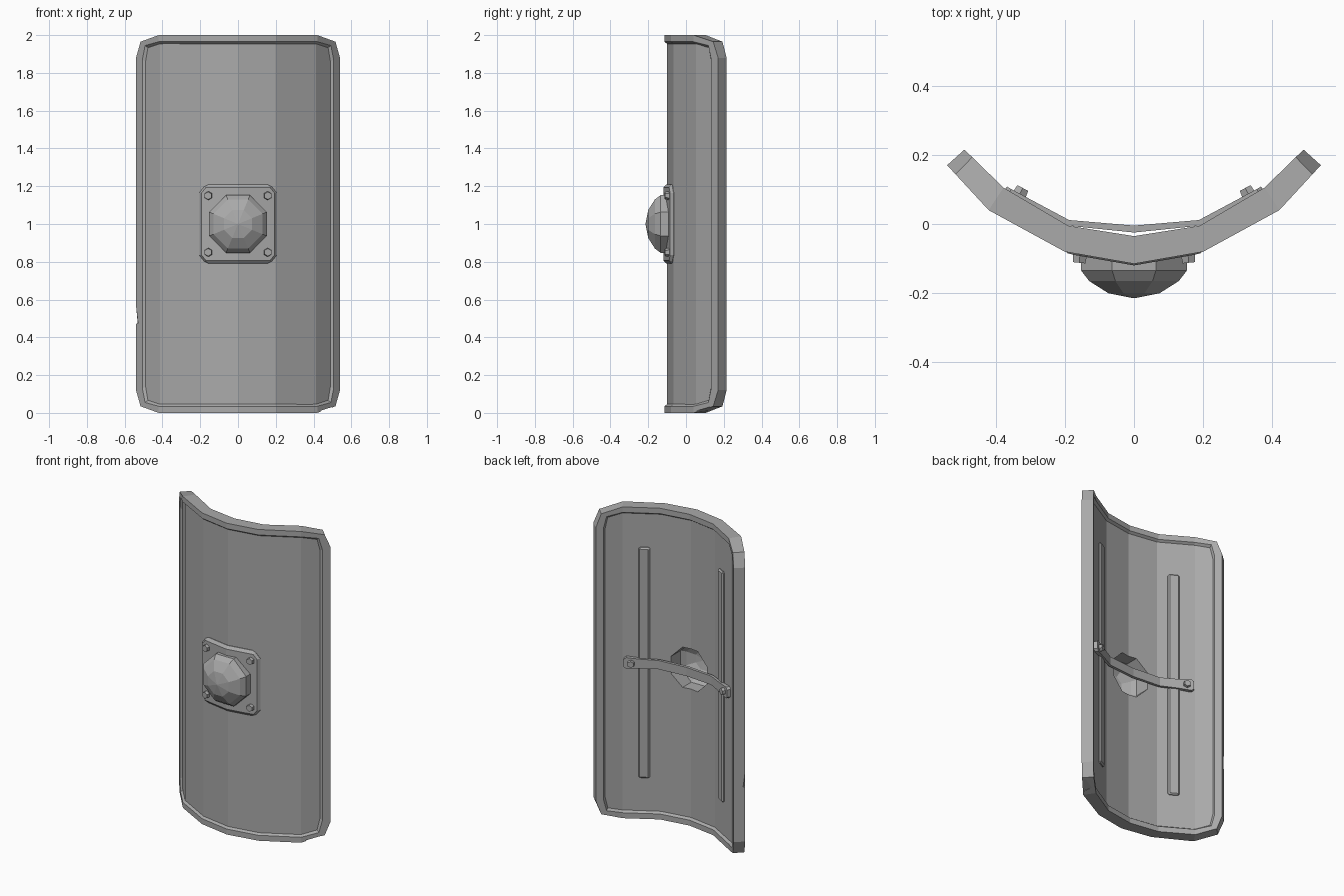
import bpy, bmesh, math
from mathutils import Vector

if "Cube" in bpy.data.objects:
    bpy.data.objects.remove(bpy.data.objects["Cube"])

steel = bpy.data.materials.new("grey steel")
steel.use_nodes = True
GREY = (0.4, 0.4, 0.4, 1)
steel.diffuse_color = GREY
steel.node_tree.nodes["Principled BSDF"].inputs["Base Color"].default_value = GREY

# Plan curve of the shield: fold points of its front and back skins
FRONT = [(0, -.115), (.2, -.08), (.42, .04), (.54, .17)]
BACK = [(0, -.035), (.19, -.005), (.377, .105), (.49, .215)]


def bend(t, z, d):
    """Point at fold position t (signed), height z, depth d (0 front, 1 back)."""
    i = min(int(abs(t)), 2)
    f = abs(t) - i
    skins = [Vector(s[i]).lerp(Vector(s[i + 1]), f) for s in (FRONT, BACK)]
    p = skins[0] + (skins[1] - skins[0]) * d
    return Vector((math.copysign(p.x, t), p.y, z))


def finish(name, bm, bevel=0):
    bmesh.ops.recalc_face_normals(bm, faces=bm.faces)
    me = bpy.data.meshes.new(name)
    bm.to_mesh(me)
    bm.free()
    ob = bpy.data.objects.new(name, me)
    bpy.context.collection.objects.link(ob)
    me.materials.append(steel)
    if bevel:
        m = ob.modifiers.new("bevel", "BEVEL")
        m.width, m.segments, m.angle_limit = bevel, 1, math.radians(40)
    return ob


def loft(name, loops, caps=True, wrap=False, bevel=0):
    """Bridge closed loops of points into a solid."""
    bm = bmesh.new()
    rings = [[bm.verts.new(p) for p in loop] for loop in loops]
    pairs = list(zip(rings, rings[1:])) + ([(rings[-1], rings[0])] if wrap else [])
    for a, b in pairs:
        n = len(a)
        for i in range(n):
            j = (i + 1) % n
            bm.faces.new((a[i], a[j], b[j], b[i]))
    if caps and not wrap:
        bm.faces.new(rings[0])
        bm.faces.new(rings[-1])
    return finish(name, bm, bevel)


def bent_bar(name, half, bevel=0, mirror=True):
    """Loft stations (t, half height, front depth, back depth) about z = 1."""
    st = [(-t, *r) for t, *r in reversed(half) if t > 0] + half if mirror else half
    return loft(name, [[bend(t, 1 - h, a), bend(t, 1 + h, a), bend(t, 1 + h, b),
                        bend(t, 1 - h, b)] for t, h, a, b in st], bevel=bevel)


def bolt(name, t, z, d0, d1, r=.024):
    """Hexagonal bolt head standing off the curved skin."""
    a, b = bend(t, z, d0), bend(t, z, d1)
    axis = b - a
    bm = bmesh.new()
    bmesh.ops.create_cone(bm, cap_ends=True, segments=6, radius1=r, radius2=r * .85,
                          depth=axis.length)
    ob = finish(name, bm)
    ob.location = (a + b) / 2
    ob.rotation_euler = axis.to_track_quat("Z", "Y").to_euler()


def octagon(r, y):
    k = math.pi / 4
    return [(r * math.cos(k * (i + .5)), y, 1 + r * math.sin(k * (i + .5))) for i in range(8)]


def cut(ob, cutter):
    m = ob.modifiers.new("cut", "BOOLEAN")
    m.operation, m.object, m.solver = "DIFFERENCE", cutter, "EXACT"
    cutter.hide_render = True
    cutter.hide_viewport = True


# Curved panel
panel = bent_bar("panel", [(0, .97, .18, .8), (1, .97, .18, .8), (2, .97, .18, .8),
                           (2.65, .95, .18, .8), (2.78, .89, .18, .8)])


# Raised rim with clipped corners and a chamfered inner lip
def rim_loop(side, corner, top, shoulder, low, d):
    quarter = [(side, low), (corner, shoulder), (2, top), (1, top)]
    upper = quarter + [(0, top)] + [(-t, h) for t, h in reversed(quarter)]
    lower = [(t, -h) for t, h in reversed(upper)]
    return [bend(t, 1 + h, d) for t, h in upper + lower]


OUTER = (3, 2.8, 1, .965, .88)
LIP = (2.72, 2.6, .965, .945, .87)
INNER = (2.64, 2.54, .953, .932, .86)
rim = loft("rim", [rim_loop(*OUTER, 0), rim_loop(*LIP, 0), rim_loop(*INNER, .2),
                   rim_loop(*INNER, .78), rim_loop(*LIP, 1), rim_loop(*OUTER, 1)], wrap=True)

# Battle nicks in the rim
for name, spot, size, turn in (("corner_nick", (.47, .11, 0), (.08, .2, .045), .25),
                               ("edge_nick", (-.56, .17, .52), (.05, .05, .1), .1)):
    bpy.ops.mesh.primitive_cube_add(size=1, location=spot, rotation=(0, -turn, turn))
    nick = bpy.context.object
    nick.name = name
    nick.scale = size
    cut(rim, nick)

# Boss plate folded over the centre line
plate = bent_bar("boss_plate", [(0, .21, -.06, .4), (.85, .21, -.06, .4),
                                (1.03, .165, -.06, .4)], bevel=.015)

# Faceted boss dome, hollow behind
boss = loft("boss_dome", [octagon(r, y) for r, y in
            ((.165, -.09), (.165, -.135), (.14, -.165), (.08, -.2), (.004, -.214))])
hollow = loft("boss_hollow", [octagon(r, y) for r, y in
              ((.14, .05), (.14, -.13), (.115, -.155), (.065, -.185), (.004, -.197))])
for part in (panel, plate, boss):
    cut(part, hollow)

# Bolts on the boss plate
for side, x in (("left", .78), ("right", -.78)):
    for level, z in (("upper", 1.15), ("lower", .85)):
        bolt(f"{level}_{side}_plate_bolt", x, z, 0, -.32)

# Back stiffeners, hand strap and strap bolts
for side, s in (("left", 1), ("right", -1)):
    bent_bar(f"{side}_stiffener", [(s * 1.28, .74, .7, 1), (s * 1.58, .74, .7, 1)],
             bevel=.008, mirror=False)
    bolt(f"{side}_strap_bolt", s * 1.77, 1, 1, 1.36)
bent_bar("hand_strap", [(0, .028, 1.13, 1.38), (1, .028, 1, 1.22), (1.5, .03, .9, 1.15),
                        (1.9, .036, .78, 1.1), (1.97, .024, .78, 1.1)])
